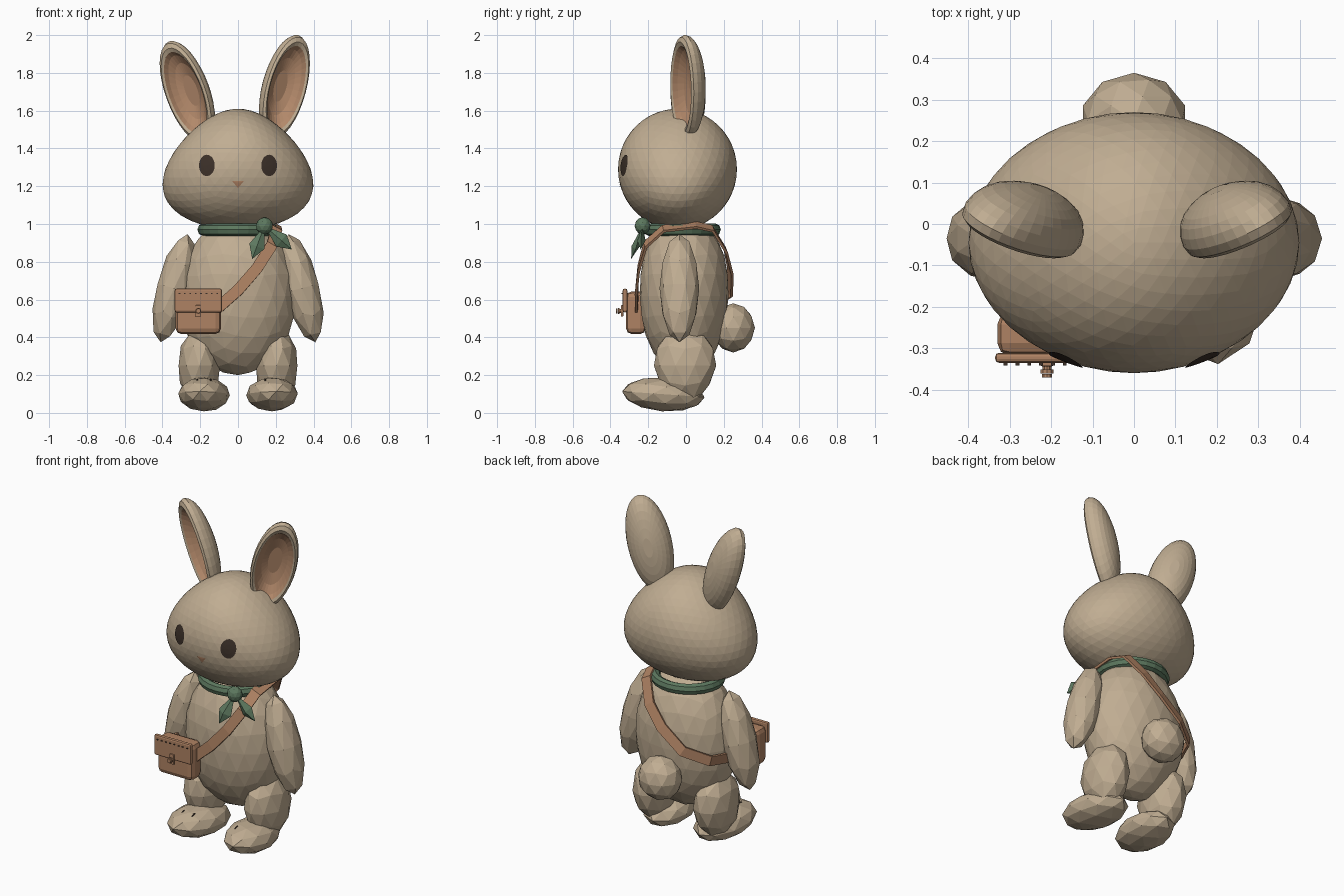
import bpy, bmesh, math
from mathutils import Matrix, Vector

if "Cube" in bpy.data.objects:
    bpy.data.objects.remove(bpy.data.objects["Cube"])


def material(name, rgb):
    m = bpy.data.materials.new(name)
    m.use_nodes = True
    m.diffuse_color = (*rgb, 1)
    m.node_tree.nodes["Principled BSDF"].inputs["Base Color"].default_value = (*rgb, 1)
    return m


FUR = material("tan fur", (0.53, 0.42, 0.29))
LEATHER = material("brown leather", (0.43, 0.225, 0.125))
INNER = material("inner ear", (0.45, 0.25, 0.145))
GREEN = material("green cloth", (0.11, 0.19, 0.115))
DARK = material("dark brown", (0.045, 0.03, 0.022))


def finish(name, bm, *mats):
    bmesh.ops.recalc_face_normals(bm, faces=bm.faces[:])
    mesh = bpy.data.meshes.new(name)
    bm.to_mesh(mesh)
    bm.free()
    for m in mats:
        mesh.materials.append(m)
    ob = bpy.data.objects.new(name, mesh)
    bpy.context.collection.objects.link(ob)
    return ob


def place(at, tilt=0, yaw=0, pitch=0):
    rot = [Matrix.Rotation(math.radians(a), 4, ax) for a, ax in ((tilt, 'Y'), (yaw, 'Z'), (pitch, 'X'))]
    return Matrix.Translation(at) @ rot[0] @ rot[1] @ rot[2]


def ball(name, detail, at, size, mat, warp=None, **turn):
    bm = bmesh.new()
    bmesh.ops.create_icosphere(bm, subdivisions=detail, radius=1)
    for v in bm.verts:
        k = warp(v.co.z) if warp else (1, 1)
        v.co = Vector((v.co.x * size[0] * k[0], v.co.y * size[1] * k[1], v.co.z * size[2]))
    bm.transform(place(at, **turn))
    return finish(name, bm, mat)


def box(name, at, size, mat, bevel=0.0):
    bm = bmesh.new()
    bmesh.ops.create_cube(bm, size=1)
    bm.transform(Matrix.Translation(at) @ Matrix.Diagonal((*size, 1)))
    ob = finish(name, bm, mat)
    if bevel:
        mod = ob.modifiers.new("rounding", 'BEVEL')
        mod.width, mod.segments = bevel, 2
    return ob


# Head, wider towards the cheeks, and body
HEAD, HEAD_SIZE = Vector((0, -0.045, 1.29)), (0.385, 0.315, 0.32)
CHEEK = 0.285
ball("head", 4, HEAD, HEAD_SIZE, FUR, lambda u: (1 - CHEEK * u, 1))
ball("body", 3, (0, -0.01, 0.62), (0.31, 0.235, 0.42), FUR, lambda u: (1, 1 + 0.1 * max(u, 0)))
ball("tail", 2, (0, 0.25, 0.45), (0.13, 0.115, 0.13), FUR)


# Face details, laid onto the head surface
def on_head(x, z, lift=0.004):
    u = (z - HEAD.z) / HEAD_SIZE[2]
    w = x / (HEAD_SIZE[0] * (1 - CHEEK * u))
    return Vector((x, HEAD.y - HEAD_SIZE[1] * math.sqrt(1 - u * u - w * w) - lift, z))


def face_patch(name, x, z, rx, rz, sides, mat, start=0.0):
    bm = bmesh.new()
    rings = []
    for k in (0.5, 1):
        rings.append([bm.verts.new(on_head(x + k * rx * math.cos(start + math.tau * i / sides),
                                           z + k * rz * math.sin(start + math.tau * i / sides)))
                      for i in range(sides)])
    mid = bm.verts.new(on_head(x, z))
    for i in range(sides):
        j = (i + 1) % sides
        bm.faces.new((mid, rings[0][i], rings[0][j]))
        bm.faces.new((rings[0][i], rings[1][i], rings[1][j], rings[0][j]))
    ob = finish(name, bm, mat)
    # Face outwards
    if ob.data.polygons[0].normal.y > 0:
        ob.data.flip_normals()


face_patch("nose", 0, 1.215, 0.036, 0.025, 3, LEATHER, -math.pi / 2)


# Ears: back shell, rounded rim, then a coloured dish
def ear(name, at, tilt, yaw):
    profile = [(0.2, 0.09), (0.4, 0.083), (0.58, 0.073), (0.74, 0.06), (0.87, 0.042), (0.96, 0.02),
               (1, -0.005), (0.97, -0.028), (0.88, -0.038), (0.8, -0.03),
               (0.72, -0.005), (0.55, 0.022), (0.3, 0.038)]
    seg, dish = 32, 9
    bm = bmesh.new()
    rings = [[bm.verts.new((0.125 * r * math.cos(math.tau * i / seg), y, 0.285 * r * math.sin(math.tau * i / seg)))
              for i in range(seg)] for r, y in profile]
    for n, (a, b) in enumerate(zip(rings, rings[1:])):
        for i in range(seg):
            j = (i + 1) % seg
            bm.faces.new((a[i], a[j], b[j], b[i])).material_index = int(n >= dish)
    bm.faces.new(rings[0])
    bm.faces.new(rings[-1]).material_index = 1
    bm.transform(place(at, tilt, yaw))
    finish(name, bm, FUR, INNER)


ear("left_ear", (0.243, 0.005, 1.725), 15, 30)
ear("right_ear", (-0.265, 0.005, 1.7), -20, -30)

# Paired parts
for side, s in (("left", 1), ("right", -1)):
    face_patch(side + "_eye", s * 0.165, 1.31, 0.042, 0.057, 16, DARK)
    ball(side + "_arm", 2, (s * 0.338, -0.035, 0.66), (0.095, 0.105, 0.295), FUR,
         tilt=-s * 14)
    ball(side + "_leg", 2, (s * 0.205, -0.005, 0.25), (0.115, 0.165, 0.2), FUR,
         lambda u: (1, 1 + 0.12 * u))
    ball(side + "_foot", 2, (s * 0.18, -0.12, 0.098), (0.137, 0.22, 0.09), FUR,
         yaw=s * 6, pitch=-4)
    for k, x in enumerate((0.145, 0.215)):
        ball(f"{side}_toe_mark_{k + 1}", 2, (s * x, -0.225, 0.168), (0.005, 0.02, 0.01), DARK, pitch=22)

# Scarf band, knot and pointed ends
bm = bmesh.new()
SEG, TUBE = 24, 8
loops = []
for i in range(SEG):
    a = math.tau * i / SEG
    loops.append([])
    for j in range(TUBE):
        b = math.tau * j / TUBE
        r = 0.185 + 0.03 * math.cos(b)
        loops[-1].append(bm.verts.new((r * math.cos(a), -0.02 + 0.95 * r * math.sin(a), 0.97 + 0.033 * math.sin(b))))
for i in range(SEG):
    p, q = loops[i], loops[(i + 1) % SEG]
    for j in range(TUBE):
        k = (j + 1) % TUBE
        bm.faces.new((p[j], q[j], q[k], p[k]))
finish("scarf_band", bm, GREEN)
KNOT = Vector((0.14, -0.23, 0.99))
ball("scarf_knot", 2, KNOT, (0.046, 0.042, 0.046), GREEN)
for n, tip in enumerate((Vector((0.075, -0.29, 0.815)), Vector((0.285, -0.24, 0.865)))):
    bm = bmesh.new()
    along = tip - KNOT
    across = along.cross(Vector((0, 1, 0))).normalized() * 0.042
    thick = Vector((0, 0.022, 0))
    mid = KNOT + along * 0.62
    ring = [bm.verts.new(mid + d) for d in (across, thick, -across, -thick)]
    ends = [bm.verts.new(KNOT), bm.verts.new(tip)]
    for i in range(4):
        for e in ends:
            bm.faces.new((e, ring[i], ring[(i + 1) % 4]))
    finish(f"scarf_end_{n + 1}", bm, GREEN)

# Shoulder strap: a flat band swept round the body
path = [Vector(p) for p in (
    (-0.17, -0.26, 0.5), (0, -0.262, 0.65), (0.1, -0.25, 0.765), (0.18, -0.215, 0.89), (0.205, -0.12, 0.975),
    (0.2, 0.05, 0.995), (0.17, 0.14, 0.975), (0.1, 0.21, 0.86), (0, 0.235, 0.75), (-0.14, 0.232, 0.64),
    (-0.27, 0.15, 0.585), (-0.325, 0, 0.57), (-0.32, -0.15, 0.56), (-0.27, -0.26, 0.56))]
bm = bmesh.new()
prev = None
for i, p in enumerate(path):
    t = (path[min(i + 1, len(path) - 1)] - path[max(i - 1, 0)]).normalized()
    out = p - Vector((0, 0, 0.62))
    out = (out - t * out.dot(t)).normalized()
    w, h = t.cross(out) * 0.03, out * 0.007
    ring = [bm.verts.new(p + d) for d in (w + h, h - w, -w - h, w - h)]
    if prev:
        for j in range(4):
            k = (j + 1) % 4
            bm.faces.new((prev[j], prev[k], ring[k], ring[j]))
    prev = ring
finish("bag_strap", bm, LEATHER)

# Bag with flap, clasp and stitching
BX = -0.21
box("bag_body", (BX, -0.265, 0.53), (0.24, 0.105, 0.225), LEATHER, 0.03)
box("bag_flap", (BX, -0.323, 0.595), (0.25, 0.024, 0.125), LEATHER, 0.009)
box("clasp_plate", (BX, -0.338, 0.54), (0.03, 0.012, 0.06), LEATHER, 0.004)
for n, (y, r) in enumerate(((-0.348, 0.011), (-0.356, 0.016), (-0.366, 0.013))):
    bm = bmesh.new()
    bmesh.ops.create_cone(bm, cap_ends=True, segments=10, radius1=r, radius2=r, depth=0.009)
    bm.transform(place((BX, y, 0.54), pitch=90))
    finish(f"clasp_button_{n + 1}", bm, LEATHER)
for n in range(8):
    box(f"stitch_{n + 1}", (BX - 0.1 + n * 0.2 / 7, -0.337, 0.632), (0.009, 0.008, 0.004), DARK)
